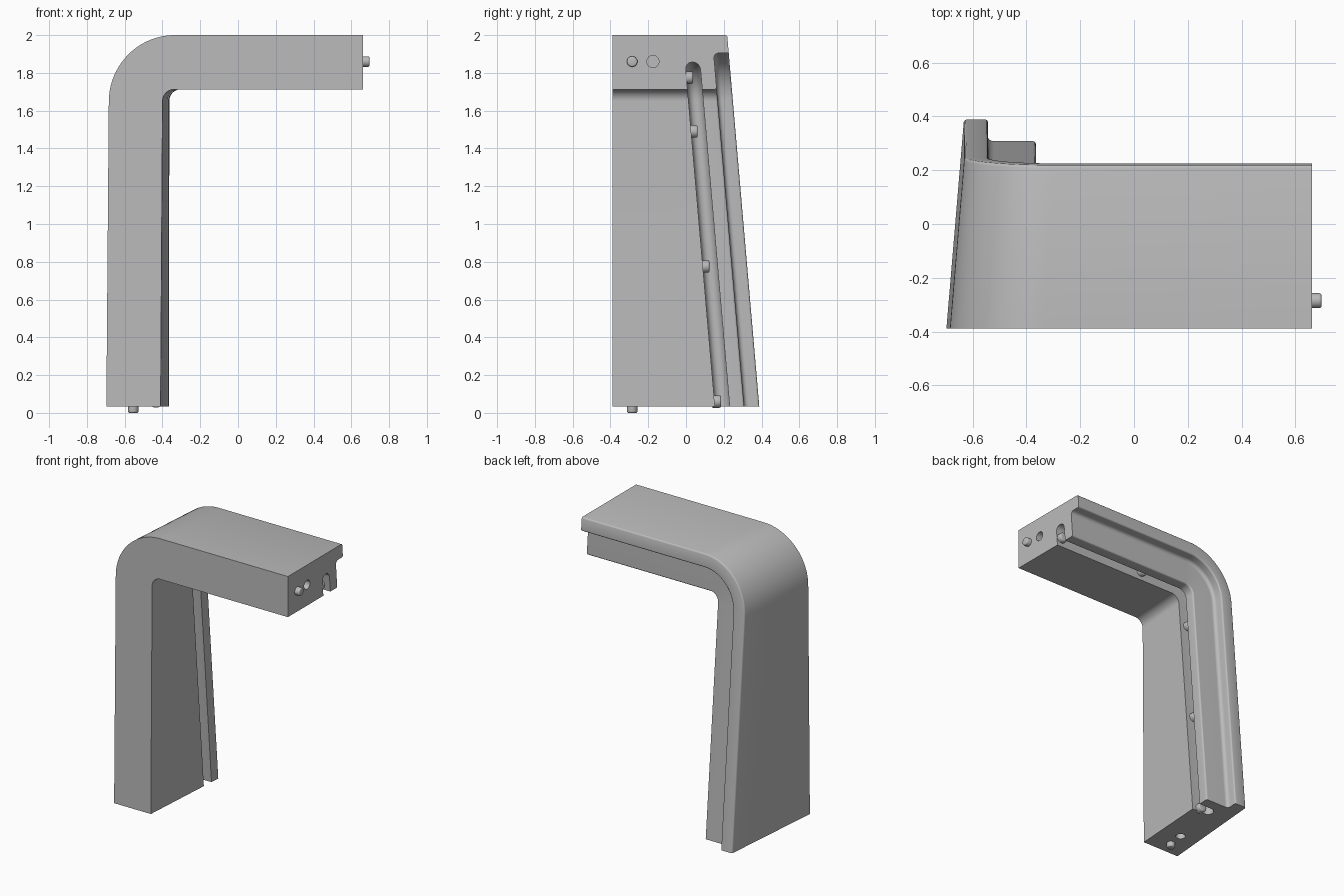
import bpy, bmesh
from math import sin, cos, pi, radians
from mathutils import Vector

if "Cube" in bpy.data.objects:
    bpy.data.objects.remove(bpy.data.objects["Cube"], do_unlink=True)

grey = bpy.data.materials.new("plain grey")
grey.use_nodes = True
grey.diffuse_color = (0.5, 0.5, 0.5, 1)
grey.node_tree.nodes["Principled BSDF"].inputs["Base Color"].default_value = (0.5, 0.5, 0.5, 1)

FRONT, BOTTOM, TOP = -0.388, 0.035, 2.0
LEFT, END = -0.697, 0.662
THICK, RADIUS = 0.287, 0.35


def add_object(name, bm):
    bmesh.ops.recalc_face_normals(bm, faces=bm.faces)
    mesh = bpy.data.meshes.new(name)
    bm.to_mesh(mesh)
    bm.free()
    mesh.materials.append(grey)
    obj = bpy.data.objects.new(name, mesh)
    bpy.context.collection.objects.link(obj)
    return obj


def smooth(obj):
    bpy.ops.object.select_all(action="DESELECT")
    obj.select_set(True)
    bpy.context.view_layer.objects.active = obj
    bpy.ops.object.shade_smooth_by_angle(angle=radians(35))


def place(x, z, w):
    """Lean the back plane with height and draft the outer leg face; w is the inset from the back."""
    y = FRONT if w is None else 0.388 - 0.0865 * (z - BOTTOM) - w
    lean = 0.084 * (y - FRONT) + 0.008 * (z - BOTTOM)
    return Vector((x + lean * (END - x) / (END - LEFT), y, z))


def arc(cd, cw, r, start, stop, steps):
    angles = [radians(start + (stop - start) * i / steps) for i in range(steps + 1)]
    return [(cd + r * cos(a), cw + r * sin(a)) for a in angles]


# Cross-section: (depth from the outer face, inset from the back face)
section = [(0, None)]
section += arc(0.01, 0.01, 0.01, 180, 270, 3)            # rounded outer edge
section += arc(0.083, 0.012, 0.012, -90, 0, 4)           # flange lip
section += arc(0.122, 0.053, 0.027, 180, 90, 5)          # fillet into the rebate
section += arc(THICK - 0.012, 0.092, 0.012, -90, 0, 4)   # rib corner
section += [(THICK, 0.157)]
section += arc(0.182, 0.196, 0.039, -90, -270, 12)       # round-bottomed slot
section += [(THICK, 0.235), (THICK, None)]

# Path stations: foot, bend, end of the bar
cx, cz = LEFT + RADIUS, TOP - RADIUS
stations = [lambda d: (LEFT + d, BOTTOM)]
for i in range(21):
    a = pi - pi / 2 * i / 20
    stations.append(lambda d, a=a: (cx + (RADIUS - d) * cos(a), cz + (RADIUS - d) * sin(a)))
stations.append(lambda d: (END, TOP - d))

bm = bmesh.new()
rings = [[bm.verts.new(place(*at(d), w)) for d, w in section] for at in stations]
for a, b in zip(rings, rings[1:]):
    for i in range(len(section)):
        j = (i + 1) % len(section)
        bm.faces.new((a[i], a[j], b[j], b[i]))
bm.faces.new(rings[0])
bm.faces.new(rings[-1])
body = add_object("corner_frame_body", bm)


def peg(name, base, axis, length, radius=0.028, rounded=True):
    """Cylinder from base along axis, with a softened tip."""
    axis = Vector(axis)
    bm = bmesh.new()
    bmesh.ops.create_cone(bm, cap_ends=True, segments=24, radius1=radius, radius2=radius, depth=length)
    if rounded:
        tip = [e for e in bm.edges if all(v.co.z > 0 for v in e.verts)]
        bmesh.ops.bevel(bm, geom=tip, offset=0.009, segments=3, profile=0.5, affect="EDGES")
    bmesh.ops.rotate(bm, verts=bm.verts, matrix=Vector((0, 0, 1)).rotation_difference(axis).to_matrix())
    bmesh.ops.translate(bm, verts=bm.verts, vec=Vector(base) + axis * length / 2)
    return add_object(name, bm)


# Locating holes in both end faces
for name, base, axis in (("end_hole", (END + 0.02, -0.175, 1.86), (-1, 0, 0)),
                         ("foot_hole", (-0.545, -0.175, BOTTOM - 0.02), (0, 0, 1))):
    cutter = peg(name, base, axis, 0.09, 0.032, False)
    cutter.hide_render = True
    cut = body.modifiers.new(name, "BOOLEAN")
    cut.object, cut.operation, cut.solver = cutter, "DIFFERENCE", "EXACT"
    bpy.context.view_layer.objects.active = body
    bpy.ops.object.modifier_apply(modifier=name)
    bpy.data.objects.remove(cutter, do_unlink=True)
smooth(body)

# Locating pegs in both end faces
smooth(peg("end_peg", (END - 0.02, -0.285, 1.86), (1, 0, 0), 0.055))
smooth(peg("foot_peg", (-0.555, -0.285, BOTTOM + 0.02), (0, 0, -1), 0.055))

# Small pegs on the front wall of the slot
spots = [(LEFT + 0.225, z) for z in (0.06, 0.775, 1.49)] + [(x, TOP - 0.225) for x in (-0.08, 0.625)]
for i, (x, z) in enumerate(spots):
    wall = place(x, z, 0.245)
    smooth(peg(f"slot_peg_{i + 1}", wall, (0, 1, 0), 0.045, 0.033))
